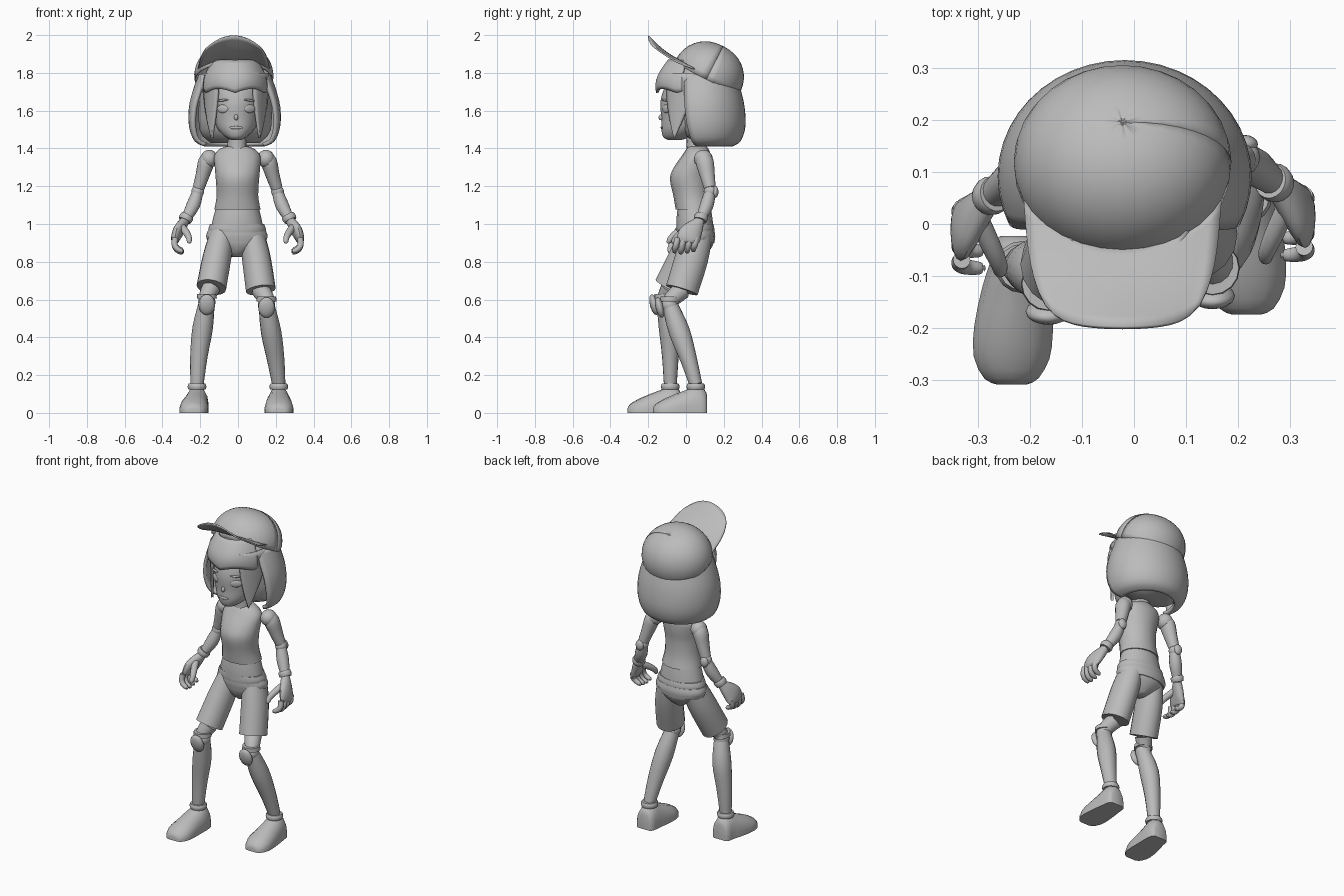
import bpy, bmesh, math
from math import sin, cos, pi, radians
from mathutils import Vector, Matrix

GREY = bpy.data.materials.new("plain_grey")
GREY.diffuse_color = (0.5, 0.5, 0.5, 1)
CIRCLE = [(cos(2 * pi * i / 16), sin(2 * pi * i / 16)) for i in range(16)]
SHOE = [(-1, 0), (-1, .3), (-.88, .62), (-.5, .93), (0, 1), (.5, .93), (.88, .62), (1, .3), (1, 0)]


def finish(name, bm, angle=45):
    bmesh.ops.recalc_face_normals(bm, faces=bm.faces)
    me = bpy.data.meshes.new(name)
    bm.to_mesh(me)
    bm.free()
    me.materials.append(GREY)
    ob = bpy.data.objects.new(name, me)
    bpy.context.collection.objects.link(ob)
    bpy.ops.object.select_all(action='DESELECT')
    ob.select_set(True)
    bpy.context.view_layer.objects.active = ob
    bpy.ops.object.shade_smooth_by_angle(angle=radians(angle))
    return ob


def spline(rows, f):
    """Catmull-Rom through rows of numbers, f steps per span."""
    out, n = [], len(rows)
    for i in range(n - 1):
        p = [rows[max(0, min(n - 1, i + k))] for k in (-1, 0, 1, 2)]
        for s in range(f):
            t = s / f
            out.append([.5 * (2 * b + (c - a) * t + (2 * a - 5 * b + 4 * c - d) * t * t
                              + (3 * b - a - 3 * c + d) * t ** 3) for a, b, c, d in zip(*p)])
    return out + [list(rows[-1])]


def tube(name, rows, profile=CIRCLE, flat=False, f=3):
    """Skin rows of (x, y, z, rx[, ry]); rings are level if flat, else square to the path."""
    rows = spline([r if len(r) == 5 else (*r, r[3]) for r in rows], f)
    bm, rings = bmesh.new(), []
    for i, r in enumerate(rows):
        a, b = rows[max(0, i - 1)], rows[min(len(rows) - 1, i + 1)]
        t = Vector((0, 0, 1)) if flat else (Vector(b[:3]) - Vector(a[:3])).normalized()
        u = (Vector((1, 0, 0)) - t * t.x).normalized()
        v = t.cross(u)
        rings.append([bm.verts.new(Vector(r[:3]) + u * px * r[3] + v * py * r[4]) for px, py in profile])
    n = len(profile)
    for a, b in zip(rings, rings[1:]):
        for j in range(n):
            bm.faces.new((a[j], a[(j + 1) % n], b[(j + 1) % n], b[j]))
    bm.faces.new(rings[0])
    bm.faces.new(rings[-1])
    return finish(name, bm)


def stack(name, rows):
    """Level rings given as (z, centre x, centre y, rx, ry)."""
    return tube(name, [(x, y, z, rx, ry) for z, x, y, rx, ry in rows], flat=True)


def ball(name, loc, size, rot=(0, 0, 0)):
    bm = bmesh.new()
    bmesh.ops.create_uvsphere(bm, u_segments=16, v_segments=10, radius=1)
    m = Matrix.Translation(loc)
    for k, ax in zip(rot, 'XYZ'):
        m = m @ Matrix.Rotation(radians(k), 4, ax)
    bm.transform(m @ Matrix.Diagonal((*size, 1)))
    return finish(name, bm)


def sheet(name, fn, nu, nv, thick):
    """Thickened surface from fn(u, v), with u and v in 0..1."""
    bm = bmesh.new()
    g = [[bm.verts.new(fn(i / nu, j / nv)) for i in range(nu + 1)] for j in range(nv + 1)]
    for j in range(nv):
        for i in range(nu):
            bm.faces.new((g[j][i], g[j][i + 1], g[j + 1][i + 1], g[j + 1][i]))
    ob = finish(name, bm)
    mod = ob.modifiers.new("thickness", 'SOLIDIFY')
    mod.thickness, mod.offset = thick, 0
    return ob


# Head, neck and face
stack("head", [(1.445, -.01, -.06, .025, .035), (1.46, -.01, -.05, .055, .07), (1.50, -.01, -.02, .095, .11),
               (1.56, -.01, .02, .122, .15), (1.65, -.01, .06, .145, .195), (1.75, -.015, .09, .165, .19),
               (1.84, -.02, .11, .13, .13), (1.89, -.02, .13, .06, .06)])
tube("neck", [(-.005, .055, 1.37, .056), (-.005, .053, 1.42, .05), (-.005, .05, 1.50, .05)])
ball("nose", (-.01, -.132, 1.565), (.011, .013, .016))
ball("mouth", (-.01, -.128, 1.51), (.036, .006, .008))
for s in (-1, 1):
    x = -.01 + s * .072
    ball("eye", (x, -.106, 1.61), (.034, .008, .022), (0, 0, s * 32))
    ball("eyebrow", (x, -.109, 1.655), (.036, .007, .006), (0, s * 6, s * 30))

# Hair: bob at the back and sides, fringe, side locks
BOB = spline([(1.42, .155, .15), (1.445, .205, .19), (1.52, .232, .213), (1.62, .232, .208),
              (1.71, .21, .188), (1.79, .18, .165)], 3)


def bob(u, v):
    z, rx, ry = BOB[round(v * (len(BOB) - 1))]
    a = (2 * u - 1) * radians(104 + 22 * v)
    return (-.018 + rx * sin(a), .092 + ry * cos(a), z)


def fringe(u, v):
    a = (2 * u - 1) * radians(68)
    ry = .15 + .065 * sin(pi * .62 * v)
    low = 1.695 + .022 * abs(sin(3 * a))
    return (-.015 + .82 * ry * sin(a), .06 - ry * cos(a), 1.865 + (low - 1.865) * v)


sheet("hair_bob", bob, 28, len(BOB) - 1, .02)
sheet("hair_fringe", fringe, 26, 8, .015)
stack("hair_underside", [(1.43, -.015, .14, .13, .09), (1.5, -.015, .12, .19, .15), (1.7, -.015, .1, .19, .17)])
for s in (-1, 1):
    def lock(u, v):
        a = radians(50 + 10 * (1 - v) + (u - .5) * 58 * (1 - v ** 1.6) + 2)
        return (-.012 + s * (.17 - .012 * v) * sin(a), .06 - .195 * cos(a), 1.80 - .345 * v)
    sheet("hair_side_lock", lock, 6, 10, .014)


# Cap: tilted dome and upturned, arched brim
def dome(u, v):
    a, e = 2 * pi * u, (pi / 2) * (v * 1.08 - .08)
    r, h = cos(e) ** .9, .173 * sin(e)
    y, z, t = .188 * r * sin(a), h, radians(27)
    return (-.022 + .207 * r * cos(a), .117 + y * cos(t) + z * sin(t), 1.785 - y * sin(t) + z * cos(t))


def brim(u, v):
    k = 2 * u - 1
    y0, z0 = -.045 + .09 * k * k, 1.872 - .05 * k * k
    y1, z1 = -.2 + .015 * k * k + .03 * k ** 6, 1.996 - .07 * k * k
    return (-.022 + k * (.19 - .015 * v - .025 * v ** 4), y0 + (y1 - y0) * v,
            z0 + (z1 - z0) * v - .012 * sin(pi * v))


sheet("cap_dome", dome, 32, 10, .006)
sheet("cap_brim", brim, 16, 8, .008)

# Torso: top, bare waist, waistband folds, hips
stack("tank_top", [(1.078, -.003, .043, .122, .098), (1.15, -.003, .03, .11, .097), (1.24, -.003, .02, .115, .105),
                   (1.30, -.003, .034, .12, .098), (1.36, -.004, .055, .122, .078), (1.395, -.005, .06, .095, .06),
                   (1.41, -.005, .06, .06, .05)])
stack("waist", [(.97, -.005, .048, .14, .098), (1.03, -.004, .045, .128, .095), (1.10, -.003, .043, .11, .086)])
stack("waistband_upper", [(.955, -.005, .05, .15, .098), (.975, -.005, .05, .152, .1), (1.0, -.005, .048, .143, .097)])
stack("waistband_lower", [(.9, -.006, .056, .15, .094), (.935, -.006, .055, .163, .1), (.965, -.006, .052, .153, .098)])
stack("hips", [(.825, -.006, .05, .025, .035), (.85, -.006, .052, .065, .065), (.89, -.006, .055, .13, .088),
               (.93, -.006, .055, .155, .095)])

# Legs: the side with s = -1 is the leading leg
LEGS = {
    -1: dict(hip=(-.085, .045, .94), mid=(-.112, -.005, .82), hem=(-.141, -.083, .665), knee=(-.165, -.115, .585),
             calf=(-.187, -.088, .45), shin=(-.207, -.083, .3), ankle=(-.217, -.083, .15), toe=-.236),
    1: dict(hip=(.075, .058, .94), mid=(.097, .03, .82), hem=(.121, -.022, .65), knee=(.151, -.085, .57),
            calf=(.175, -.035, .43), shin=(.2, .015, .28), ankle=(.216, .052, .15), toe=.217)}
for s, L in LEGS.items():
    K, A = Vector(L["knee"]), L["ankle"]
    tube("shorts_leg", [(*L["hip"], .066, .08), (*L["mid"], .076, .088), (*L["hem"], .079, .087)])
    tube("thigh", [(*L["hem"], .05), (*(K + Vector((0, .008, .03))), .043), (*K, .04)])
    ball("knee_joint", K, (.046, .046, .046))
    ball("knee_pad", K + Vector((0, -.054, -.012)), (.044, .022, .056), (14, 0, 0))
    tube("knee_strap", [(*(K + Vector((0, 0, .045))), .051), (*(K + Vector((0, 0, .02))), .053)], f=1)
    tube("lower_leg", [(*K, .042), (*L["calf"], .054, .056), (*L["shin"], .046, .044), (*A, .035, .034)])
    tube("ankle_cuff", [(A[0], A[1], .125, .046), (A[0], A[1], .14, .05), (A[0], A[1], .155, .044)], f=2)
    tube("shoe", [(A[0] + (L["toe"] - A[0]) * q, A[1] + dy, 0, w, h) for q, dy, w, h in
                  ((0, .06, .04, .09), (0, .045, .056, .125), (0, .0, .062, .142), (.4, -.05, .069, .122),
                   (.8, -.12, .076, .095), (1, -.175, .073, .07), (1, -.215, .052, .045),
                   (1, -.226, .03, .025))], profile=SHOE, f=2)

# Arms and hands
for s, fwd in ((-1, 0), (1, .025)):
    def P(x, y, z, *r):
        return (s * x - .002, y + fwd * min(1, max(0, (1.36 - z) / .2)), z, *r)
    ball("shoulder", P(.15, .09, 1.345), (.046, .05, .048))
    tube("upper_arm", [P(.145, .09, 1.37, .03), P(.165, .095, 1.33, .043, .047), P(.185, .1, 1.26, .037, .04),
                       P(.207, .105, 1.19, .031)])
    ball("elbow_joint", P(.211, .105, 1.172), (.034, .035, .034))
    ball("elbow_pad", P(.215, .13, 1.17), (.026, .018, .032))
    tube("forearm", [P(.211, .104, 1.17, .029), P(.235, .085, 1.10, .036), P(.272, .055, 1.03, .026)])
    tube("wristband", [P(.265, .058, 1.046, .034), P(.272, .055, 1.034, .038), P(.28, .05, 1.018, .034)], f=2)
    tube("palm", [P(.277, .05, 1.02, .024), P(.3, .025, .985, .028, .045), P(.322, -.003, .945, .027, .062),
                  P(.332, -.015, .912, .02, .058), P(.332, -.017, .9, .008, .045)])
    for i in range(4):
        y, d = .03 - .033 * i, (.012, .004, 0, .006)[i]
        tube("finger", [P(.33, y, .925, .017), P(.334, y - .008, .892, .016), P(.32, y - .014, .862 + d, .015),
                        P(.295, y - .016, .85 + d, .012), P(.285, y - .016, .85 + d, .004)])
    tube("thumb", [P(.295, .005, .985, .02), P(.272, -.045, .955, .019), P(.258, -.078, .928, .016),
                   P(.256, -.092, .905, .012), P(.257, -.095, .897, .004)])
